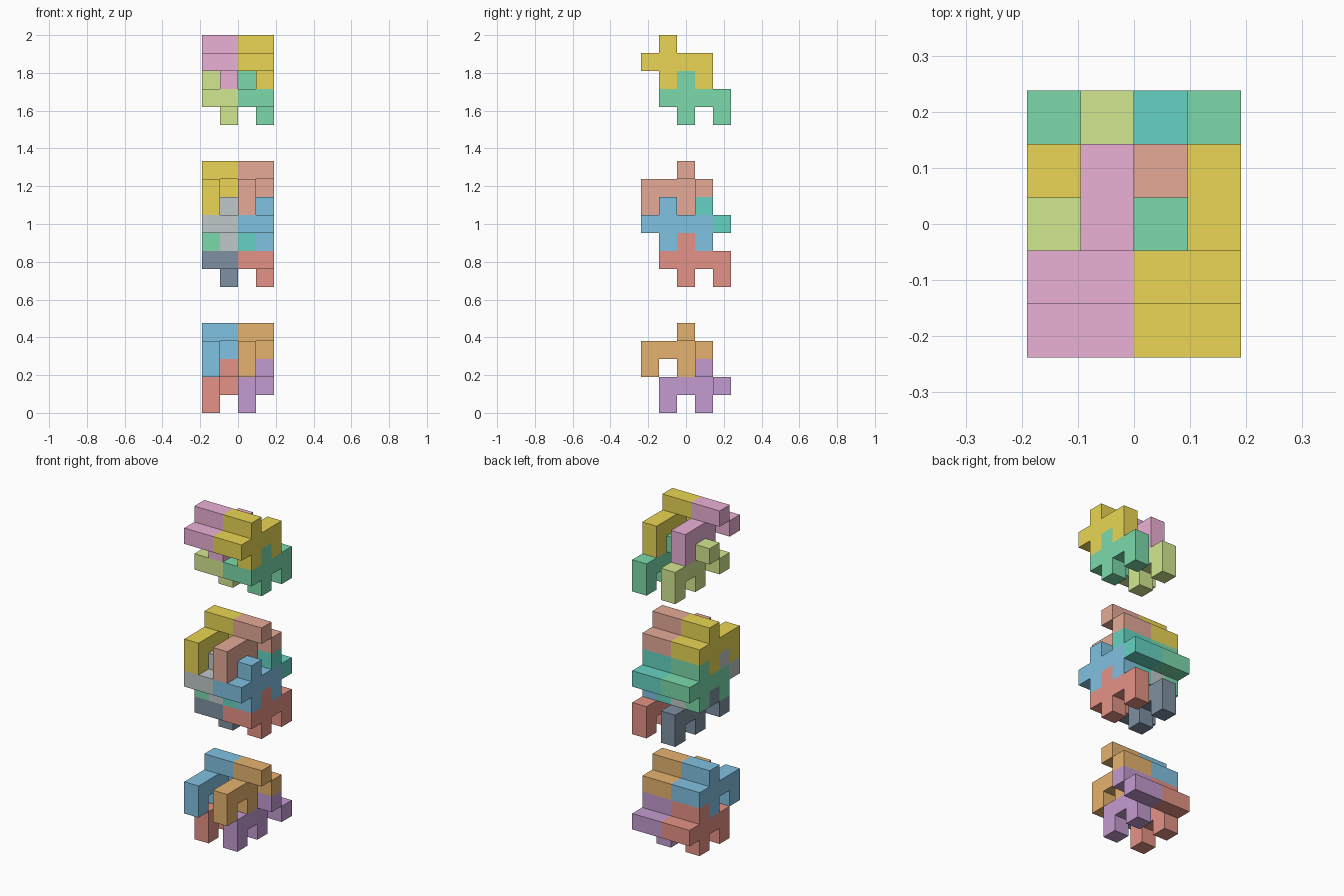
import bpy, bmesh
from mathutils import Vector

if "Cube" in bpy.data.objects:
    bpy.data.objects.remove(bpy.data.objects["Cube"])

U = 2 / 21  # one cell; the model is 4 x 5 x 21 cells

# Shared puzzle piece: flat plate (x = 1) plus two side nubs (x = 0)
PLATE = [(1, 1, 2), (1, 0, 1), (1, 1, 1), (1, 2, 1), (1, 3, 1), (1, 1, 0), (1, 3, 0)]
NUBS = [(0, 1, 2), (0, 0, 1)]
PIECE = PLATE + NUBS
TURNED = [(1 - x, 3 - y, z) for x, y, z in PIECE]  # half turn about z

COLORS = {
    "blue": (0.22, 0.54, 0.76), "orange": (0.79, 0.45, 0.16),
    "red": (0.78, 0.29, 0.24), "purple": (0.55, 0.33, 0.64),
    "gold": (0.82, 0.67, 0.09), "coral": (0.79, 0.40, 0.31),
    "green": (0.20, 0.70, 0.41), "teal": (0.13, 0.65, 0.54),
    "grey": (0.53, 0.58, 0.59), "slate": (0.21, 0.28, 0.36),
    "pink": (0.83, 0.44, 0.67), "lime": (0.65, 0.81, 0.28),
}


def material(color):
    mat = bpy.data.materials.get(color)
    if not mat:
        mat = bpy.data.materials.new(color)
        mat.diffuse_color = (*COLORS[color], 1)
        mat.use_nodes = True
        mat.node_tree.nodes["Principled BSDF"].inputs["Base Color"].default_value = mat.diffuse_color
    return mat


def add_piece(name, shape, offset, color):
    """Skin the outside of a set of cells, then merge the flat faces."""
    cells = set(shape)
    origin = Vector(offset) - Vector((2, 2.5, 0))
    bm = bmesh.new()
    for cell in shape:
        for axis in range(3):
            for side in (0, 1):
                step = [0, 0, 0]
                step[axis] = 2 * side - 1
                if tuple(c + s for c, s in zip(cell, step)) in cells:
                    continue
                corners = [(0, 0), (1, 0), (1, 1), (0, 1)]
                if not side:
                    corners.reverse()
                quad = []
                for a, b in corners:
                    p = Vector(cell) + origin
                    p[axis] += side
                    p[(axis + 1) % 3] += a
                    p[(axis + 2) % 3] += b
                    quad.append(bm.verts.new(p * U))
                bm.faces.new(quad)
    bmesh.ops.remove_doubles(bm, verts=bm.verts[:], dist=1e-4)
    bmesh.ops.dissolve_limit(bm, angle_limit=0.01, verts=bm.verts[:], edges=bm.edges[:])
    mesh = bpy.data.meshes.new(name)
    bm.to_mesh(mesh)
    bm.free()
    mesh.materials.append(material(color))
    bpy.context.collection.objects.link(bpy.data.objects.new(name, mesh))


# Every layer is a left and right copy: name, shape, y, z, left colour, right colour
LAYERS = [
    ("bottom_lower", TURNED, 1, 0, "red", "purple"),
    ("bottom_upper", TURNED, 0, 2, "blue", "orange"),
    ("middle_base", PIECE, 1, 7, "slate", "red"),
    ("middle_front", PIECE, 0, 9, "grey", "blue"),
    ("middle_back", TURNED, 1, 9, "green", "teal"),
    ("middle_cap", TURNED, 0, 11, "gold", "coral"),
    ("top_lower", PIECE, 1, 16, "lime", "green"),
    ("top_upper", PIECE, 0, 18, "pink", "gold"),
]
for name, shape, y, z, left, right in LAYERS:
    add_piece(name + "_left", shape, (0, y, z), left)
    add_piece(name + "_right", shape, (2, y, z), right)
